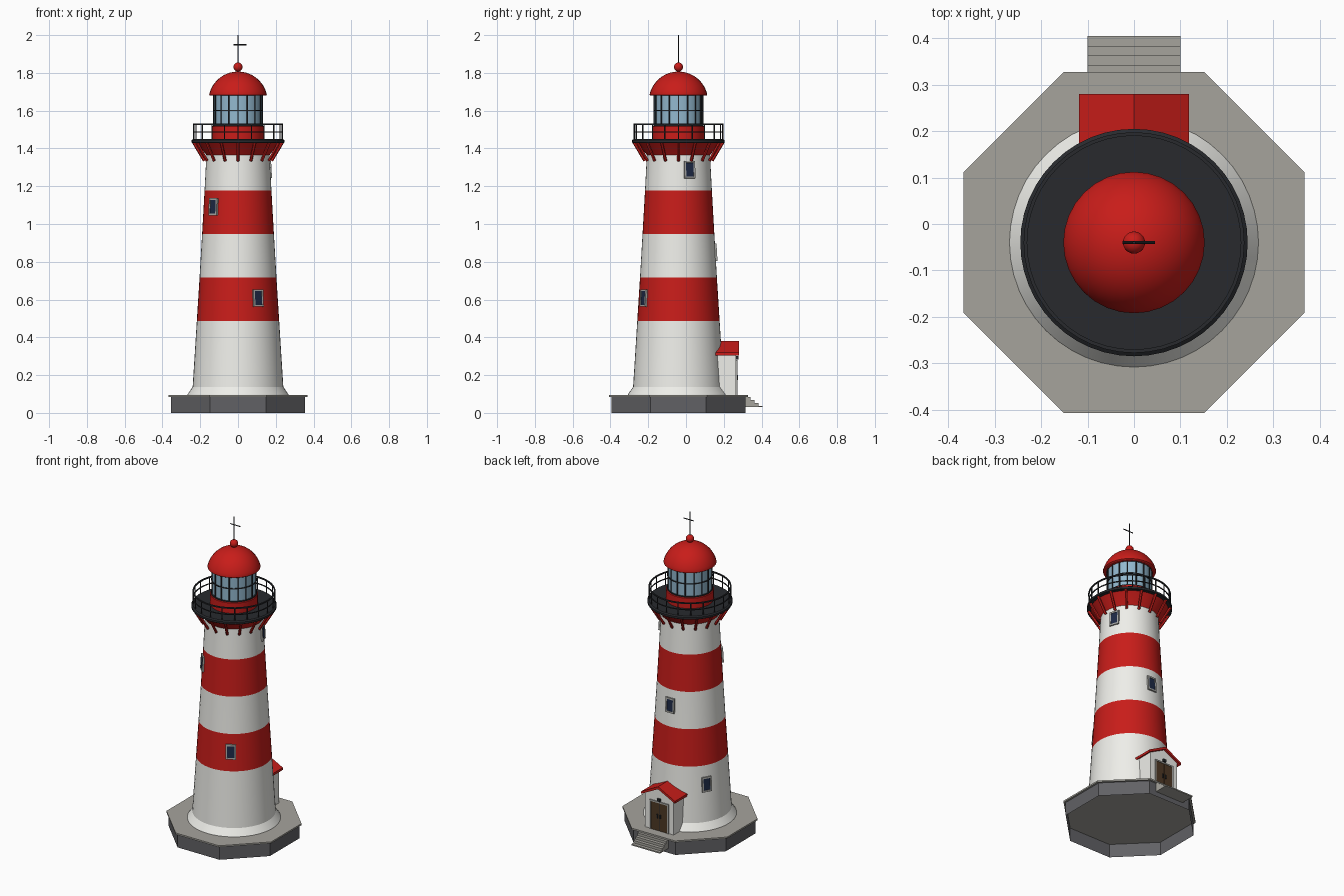
import bpy, bmesh
from math import sin, cos, pi, radians
from mathutils import Vector, Matrix

if "Cube" in bpy.data.objects:
    bpy.data.objects.remove(bpy.data.objects["Cube"])

CY = -0.04  # tower axis in y


def mat(name, r, g, b):
    m = bpy.data.materials.new(name)
    m.diffuse_color = (r, g, b, 1)
    m.use_nodes = True
    m.node_tree.nodes["Principled BSDF"].inputs["Base Color"].default_value = m.diffuse_color
    return m


white = mat("white_paint", 0.86, 0.86, 0.82)
red = mat("red_paint", 0.58, 0.012, 0.010)
stone = mat("stone", 0.38, 0.37, 0.335)
dark_stone = mat("dark_stone", 0.12, 0.12, 0.13)
black = mat("black_iron", 0.021, 0.023, 0.027)
glass = mat("glass", 0.29, 0.48, 0.62)
navy = mat("window_glass", 0.012, 0.022, 0.06)
trim = mat("grey_trim", 0.40, 0.40, 0.38)
wood = mat("wood", 0.075, 0.04, 0.018)


def finish(name, bm, mats, smooth=False):
    bmesh.ops.recalc_face_normals(bm, faces=bm.faces[:])
    me = bpy.data.meshes.new(name)
    bm.to_mesh(me)
    bm.free()
    for m in mats:
        me.materials.append(m)
    ob = bpy.data.objects.new(name, me)
    bpy.context.collection.objects.link(ob)
    if smooth:
        bpy.ops.object.select_all(action='DESELECT')
        ob.select_set(True)
        bpy.context.view_layer.objects.active = ob
        bpy.ops.object.shade_smooth_by_angle(angle=radians(25))
    return ob


def lathe(name, profile, mats, n=48, idx=None, smooth=True, start=0.0, closed=False, caps=True):
    """Revolve (radius, z) points about the tower axis."""
    bm = bmesh.new()
    rings = []
    for r, z in profile:
        rings.append([bm.verts.new((r * cos(start + 2 * pi * i / n), CY + r * sin(start + 2 * pi * i / n), z))
                      for i in range(n)])
    pairs = list(zip(rings, rings[1:]))
    if closed:
        pairs.append((rings[-1], rings[0]))
    elif caps:
        bm.faces.new(rings[0])
        bm.faces.new(rings[-1])
    for k, (a, b) in enumerate(pairs):
        for i in range(n):
            f = bm.faces.new((a[i], a[(i + 1) % n], b[(i + 1) % n], b[i]))
            f.material_index = idx[k] if idx else 0
    return finish(name, bm, mats, smooth)


def ring(name, r, z, w, h, m, n=48):
    lathe(name, [(r - w, z - h), (r + w, z - h), (r + w, z + h), (r - w, z + h)], [m], n, closed=True)


def add_box(bm, x0, x1, y0, y1, z0, z1):
    bmesh.ops.create_cube(bm, size=1, matrix=Matrix.Translation(((x0 + x1) / 2, (y0 + y1) / 2, (z0 + z1) / 2))
                          @ Matrix.Diagonal((x1 - x0, y1 - y0, z1 - z0, 1)))


def box(name, m, *b):
    bm = bmesh.new()
    add_box(bm, *b)
    return finish(name, bm, [m])


def add_rod(bm, p, q, r, n=6):
    p, q = Vector(p), Vector(q)
    d = q - p
    bmesh.ops.create_cone(bm, cap_ends=True, segments=n, radius1=r, radius2=r, depth=d.length,
                          matrix=Matrix.Translation((p + q) / 2) @ d.to_track_quat('Z', 'Y').to_matrix().to_4x4())


def radial_rods(name, count, lower, upper, r, m, n=6):
    """Rods from (radius, z) lower to upper, repeated around the axis."""
    bm = bmesh.new()
    for i in range(count):
        a = 2 * pi * i / count + pi / 2
        p, q = [(s * cos(a), CY + s * sin(a), z) for s, z in (lower, upper)]
        add_rod(bm, p, q, r, n)
    finish(name, bm, [m])


def prism(name, pts, y0, y1, m):
    """Extrude an (x, z) outline along y."""
    bm = bmesh.new()
    f = bm.faces.new([bm.verts.new((x, y0, z)) for x, z in pts])
    ext = bmesh.ops.extrude_face_region(bm, geom=[f])["geom"]
    bmesh.ops.translate(bm, vec=(0, y1 - y0, 0), verts=[v for v in ext if isinstance(v, bmesh.types.BMVert)])
    finish(name, bm, [m])


# Octagonal plinth, hollow from below, with a thin overhanging slab
k = 1 / cos(pi / 8)
lathe("plinth", [(0.355 * k, 0), (0.355 * k, 0.087)], [dark_stone], 8, smooth=False, start=pi / 8, caps=False)
lathe("plinth_slab", [(0.367 * k, 0.085), (0.367 * k, 0.095)], [stone], 8, smooth=False, start=pi / 8)

# Entrance steps
bm = bmesh.new()
for i in range(4):
    add_box(bm, -0.1, 0.1, 0.316, 0.342 + 0.021 * i, 0.03, 0.084 - 0.0155 * i)
finish("entrance_steps", bm, [stone])

# Tapering banded tower with flared foot
lathe("tower", [(0.269, 0.09), (0.268, 0.097), (0.240, 0.138), (0.218, 0.487), (0.2035, 0.717),
                (0.190, 0.947), (0.177, 1.177), (0.167, 1.37)], [white, red], idx=[0, 0, 0, 1, 0, 1, 0])

# Gallery: corbel cone, struts, deck and railing
lathe("gallery_corbel", [(0.164, 1.36), (0.172, 1.372), (0.225, 1.432)], [red])
radial_rods("gallery_struts", 16, (0.178, 1.335), (0.236, 1.433), 0.008, red)
lathe("gallery_deck", [(0.243, 1.43), (0.245, 1.432), (0.245, 1.444), (0.237, 1.450)], [black])
radial_rods("railing_posts", 20, (0.234, 1.445), (0.234, 1.53), 0.0035, black)
ring("railing_top", 0.234, 1.529, 0.0038, 0.0038, black)
ring("railing_middle", 0.234, 1.488, 0.0026, 0.0026, black)

# Lantern room
lathe("lantern_base", [(0.137, 1.445), (0.137, 1.515), (0.130, 1.521)], [red])
lathe("lantern_glass", [(0.126, 1.518), (0.126, 1.69)], [glass], 32)
radial_rods("lantern_mullions", 16, (0.128, 1.518), (0.128, 1.69), 0.0035, black)
ring("lantern_bottom_ring", 0.128, 1.521, 0.005, 0.003, black)
ring("lantern_middle_ring", 0.128, 1.602, 0.0035, 0.0025, black)
ring("lantern_top_ring", 0.128, 1.683, 0.006, 0.004, black)

# Dome roof, ball and vane
dome = [(0.146, 1.679), (0.152, 1.683)]
dome += [(0.157 * cos(radians(t)), 1.650 + 0.157 * sin(radians(t))) for t in range(14, 89, 6)] + [(0.002, 1.807)]
lathe("dome_roof", dome, [red], 32)
bm = bmesh.new()
bmesh.ops.create_uvsphere(bm, u_segments=20, v_segments=12, radius=0.024,
                          matrix=Matrix.Translation((0, CY, 1.831)))
finish("roof_ball", bm, [red], True)
bm = bmesh.new()
add_rod(bm, (0, CY, 1.85), (0, CY, 2.0), 0.003, 8)
add_rod(bm, (-0.025, CY, 1.949), (0.045, CY, 1.949), 0.003, 8)
finish("roof_vane", bm, [black])

# Tower windows: (angle in degrees, height)
for i, (deg, z) in enumerate([(150, 0.37), (300, 0.608), (90, 0.85), (225, 1.09), (20, 1.288)]):
    r = 0.239 - 0.0593 * (z - 0.145)
    place = (Matrix.Translation((r * cos(radians(deg)), CY + r * sin(radians(deg)), z))
             @ Matrix.Rotation(radians(deg), 4, 'Z') @ Matrix.Rotation(radians(-3.4), 4, 'Y'))
    bm = bmesh.new()
    for s in (-1, 1):
        a, b = sorted((s * 0.021, s * 0.030))
        add_box(bm, -0.02, 0.007, a, b, -0.046, 0.046)
        a, b = sorted((s * 0.036, s * 0.046))
        add_box(bm, -0.02, 0.007, -0.0215, 0.0215, a, b)
    finish(f"window_frame_{i + 1}", bm, [trim]).matrix_world = place
    box(f"window_pane_{i + 1}", navy, -0.02, 0.004, -0.022, 0.022, -0.037, 0.037).matrix_world = place

# Entrance porch with gabled roof
prism("porch_walls", [(-0.1, 0.093), (0.1, 0.093), (0.1, 0.317), (0, 0.366), (-0.1, 0.317)], 0.10, 0.266, white)
prism("porch_roof", [(-0.118, 0.304), (0, 0.364), (0.118, 0.304), (0.118, 0.319), (0, 0.380), (-0.118, 0.319)],
      0.10, 0.280, red)

# Double door, frame, handles and lamp
bm = bmesh.new()
for s in (-1, 1):
    a, b = sorted((s * 0.058, s * 0.067))
    add_box(bm, a, b, 0.255, 0.272, 0.093, 0.280)
add_box(bm, -0.067, 0.067, 0.255, 0.272, 0.271, 0.280)
finish("door_frame", bm, [trim])
for s, side in ((-1, "left"), (1, "right")):
    a, b = sorted((s * 0.002, s * 0.058))
    box(f"door_{side}", wood, a, b, 0.255, 0.269, 0.094, 0.271)
    box(f"door_handle_{side}", black, s * 0.010 - 0.003, s * 0.010 + 0.003, 0.267, 0.275, 0.175, 0.200)
box("door_gap", black, -0.003, 0.003, 0.255, 0.2675, 0.094, 0.271)
box("porch_lamp", black, -0.010, 0.010, 0.262, 0.278, 0.283, 0.300)
